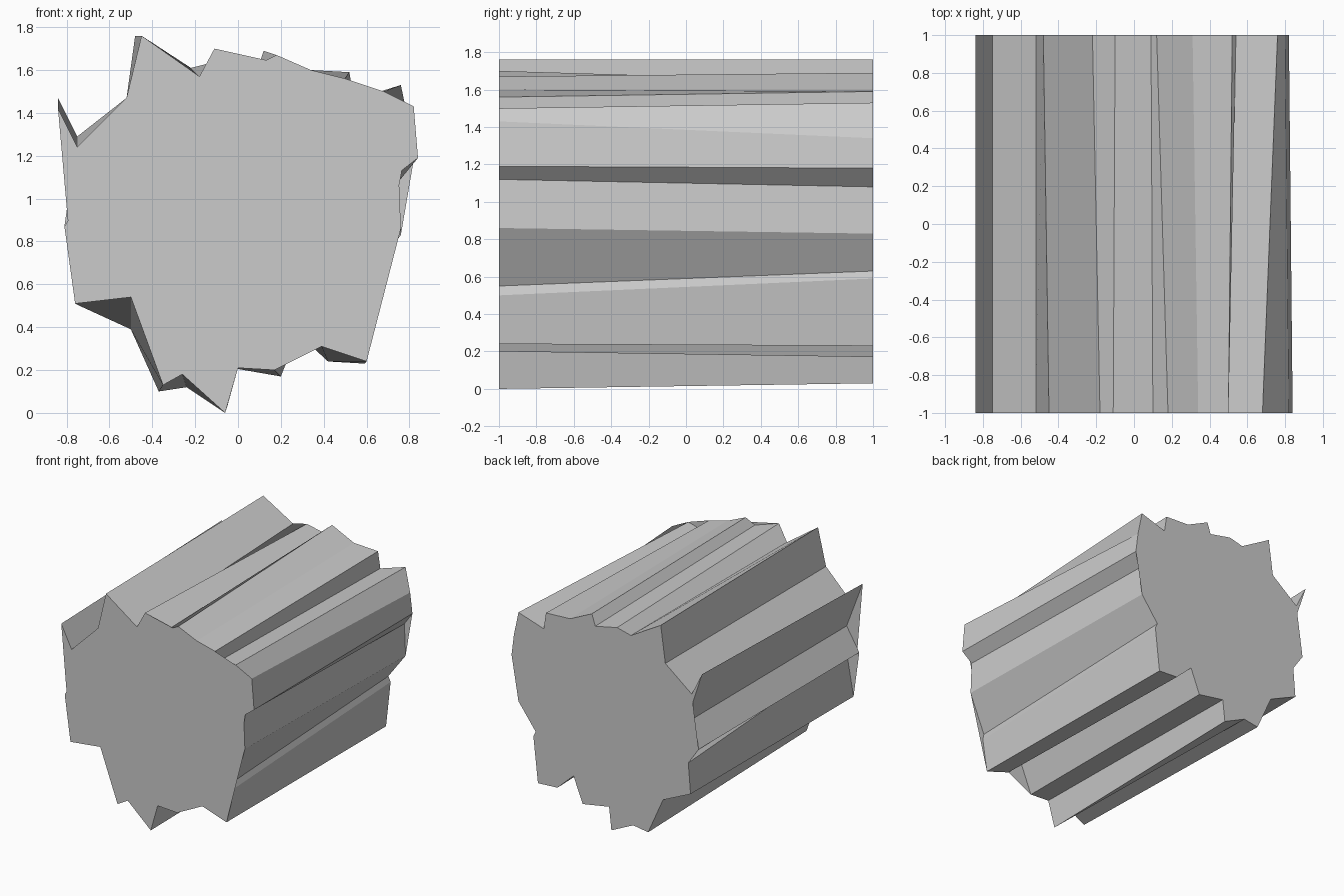
import bpy
import bmesh

# Remove the default object
default_cube = bpy.data.objects.get("Cube")
if default_cube:
    bpy.data.objects.remove(default_cube, do_unlink=True)

HALF_LENGTH = 1.0

# Jagged outline, clockwise from upper left: front x, front z, back x, back z
OUTLINE = [
    (-.52, 1.47, -.52, 1.47), (-.45, 1.76, -.48, 1.76), (-.18, 1.57, -.22, 1.61),
    (-.11, 1.7, -.1, 1.64), (.1, 1.63, .09, 1.6), (.18, 1.67, .12, 1.69),
    (.34, 1.6, .31, 1.6), (.5, 1.56, .52, 1.59), (.47, 1.44, .54, 1.46),
    (.68, 1.5, .76, 1.53), (.82, 1.43, .8, 1.34), (.84, 1.19, .82, 1.18),
    (.75, 1.12, .75, 1.08), (.76, .86, .76, .83), (.63, .55, .61, .63),
    (.64, .5, .63, .59), (.6, .24, .59, .23), (.39, .31, .42, .24),
    (.28, .47, .28, .37), (.17, .2, .2, .17), (0, .21, -.03, .21),
    (-.06, 0, -.05, .03), (-.26, .18, -.24, .12), (-.35, .13, -.37, .1),
    (-.5, .54, -.5, .39), (-.76, .51, -.74, .5), (-.7, .84, -.72, .74),
    (-.81, .87, -.81, .87), (-.7, 1.05, -.7, 1.05), (-.84, 1.42, -.84, 1.47),
    (-.75, 1.24, -.75, 1.29),
]


def make_material(name, colour):
    """Create a plain matte material of one flat colour."""
    material = bpy.data.materials.new(name)
    material.use_nodes = True
    material.diffuse_color = colour
    shader = material.node_tree.nodes["Principled BSDF"]
    shader.inputs["Base Color"].default_value = colour
    shader.inputs["Roughness"].default_value = 0.8
    return material


def loft_prism(name, outline, material):
    """Join a front outline to a back outline and cap both ends."""
    bm = bmesh.new()
    front = [bm.verts.new((x, -HALF_LENGTH, z)) for x, z, _, _ in outline]
    back = [bm.verts.new((x, HALF_LENGTH, z)) for _, _, x, z in outline]

    # Ribbed sides
    for i in range(len(outline)):
        previous = i - 1
        bm.faces.new((front[previous], front[i], back[i], back[previous]))

    # Flat end caps, cut into triangles because the outline is concave
    caps = [bm.faces.new(front), bm.faces.new(list(reversed(back)))]
    bmesh.ops.triangulate(bm, faces=caps)
    bmesh.ops.recalc_face_normals(bm, faces=bm.faces)

    mesh = bpy.data.meshes.new(name)
    bm.to_mesh(mesh)
    bm.free()
    mesh.materials.append(material)
    prism = bpy.data.objects.new(name, mesh)
    bpy.context.collection.objects.link(prism)
    return prism


# Ribbed block
light_grey = make_material("light_grey", (0.6, 0.6, 0.6, 1))
loft_prism("ribbed_block", OUTLINE, light_grey)
